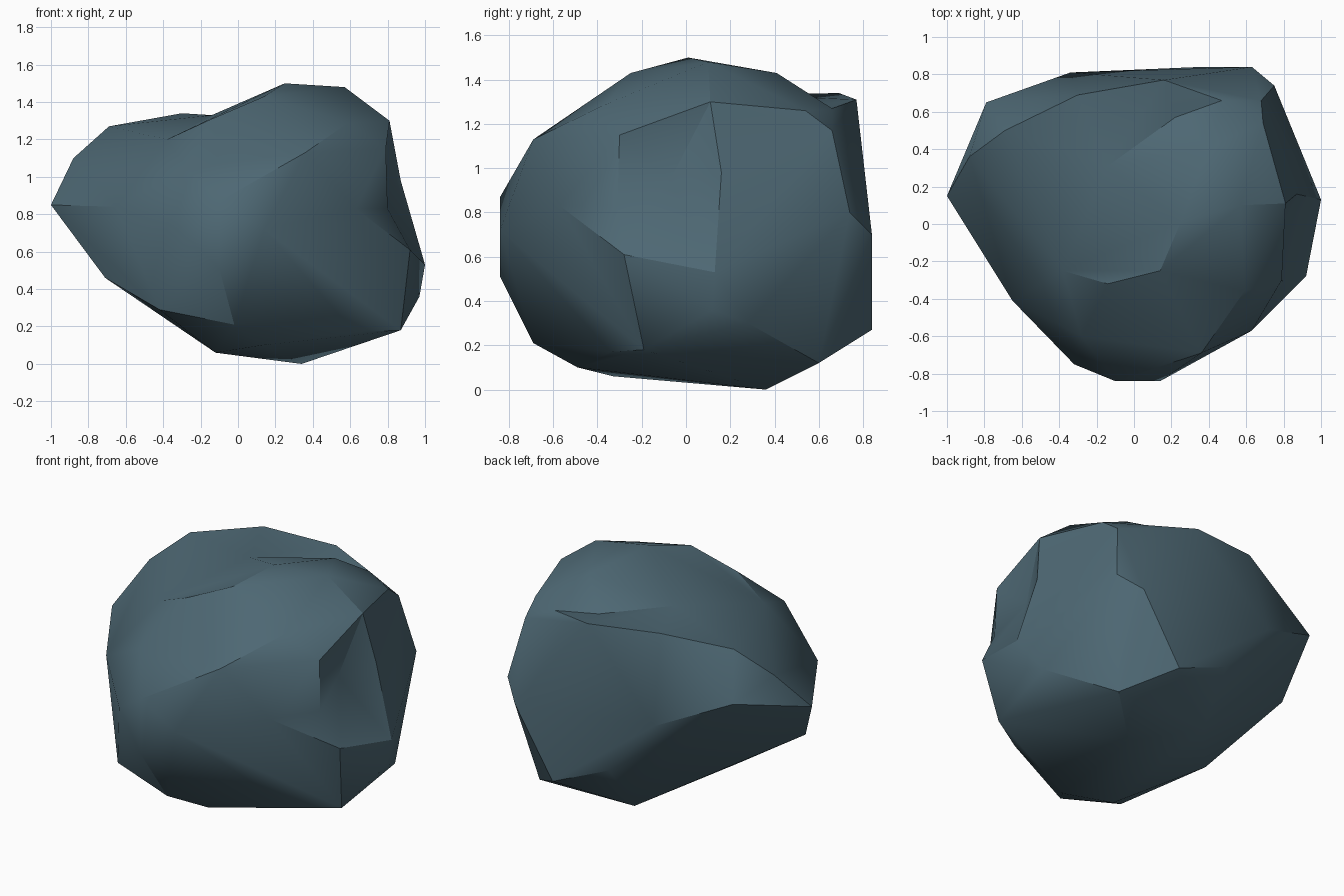
import bpy, bmesh
from mathutils import Vector

if "Cube" in bpy.data.objects:
    bpy.data.objects.remove(bpy.data.objects["Cube"])

# Corner points of the boulder, in units of 0.01
corners = [
    # crown
    (25, 1, 150), (57, 10, 148), (81, 11, 130), (14, -25, 143), (-14, -32, 131),
    (-38, -25, 120), (-14, 31, 133), (40, 41, 143), (36, -69, 113), (59, -36, 129),
    (79, -30, 115), (-30, 69, 134), (-69, 50, 127), (-88, 36, 110), (16, 77, 131),
    (69, 54, 126), (68, 66, 117), (47, 66, 127),
    # waist
    (-100, 15, 85), (87, 16, 98), (80, -31, 83), (63, -57, 83), (100, 13, 53),
    (92, -28, 61), (14, -84, 72), (-10, -84, 87), (-10, -84, 51), (-32, -75, 72),
    (-65, -41, 84), (-28, -60, 105), (75, 74, 80), (63, 84, 70), (-79, 65, 100),
    (-34, 81, 80),
    # base
    (97, 12, 36), (87, -19, 18), (34, 36, 0), (-12, -33, 6), (13, -49, 10),
    (62, -34, 17), (-2, -69, 21), (-42, -62, 29), (-71, -20, 46), (36, 84, 27),
    (62, 60, 12), (-2, 81, 43), (-4, 58, 12), (92, 28, 30),
    # hollows in the side and the crown
    (76, -7, 95), (22, 57, 128),
]
hollows = {(76, -7, 95), (80, -31, 83), (22, 57, 128)}
centre = Vector((0, 0, 0.75))

# Boulder: wrap the corners as a near sphere, then move each to its true place,
# so that shallow dents survive
bm = bmesh.new()
target, hollow = {}, set()
for c in corners:
    p = Vector(c) / 100
    d = p - centre
    v = bm.verts.new(d.normalized() * d.length ** 0.12)
    target[v] = p
    if c in hollows:
        hollow.add(v)
bmesh.ops.convex_hull(bm, input=bm.verts[:])
for v in bm.verts:
    v.co = target[v]
bmesh.ops.recalc_face_normals(bm, faces=bm.faces[:])

# Turn quad diagonals so the stone bulges outward, except around the real dents
for _ in range(8):
    for e in bm.edges[:]:
        if not e.is_valid or len(e.link_faces) != 2 or e.is_convex:
            continue
        if not any(v in hollow for v in e.verts):
            bmesh.utils.edge_rotate(e, True)

mesh = bpy.data.meshes.new("boulder")
bm.to_mesh(mesh)
bm.free()
boulder = bpy.data.objects.new("boulder", mesh)
bpy.context.collection.objects.link(boulder)

stone = bpy.data.materials.new("slate blue stone")
stone.diffuse_color = (0.075, 0.137, 0.172, 1)
stone.use_nodes = True
stone.node_tree.nodes["Principled BSDF"].inputs["Base Color"].default_value = stone.diffuse_color
mesh.materials.append(stone)

bpy.context.view_layer.objects.active = boulder
boulder.select_set(True)
bpy.ops.object.shade_smooth_by_angle(angle=0.52)
